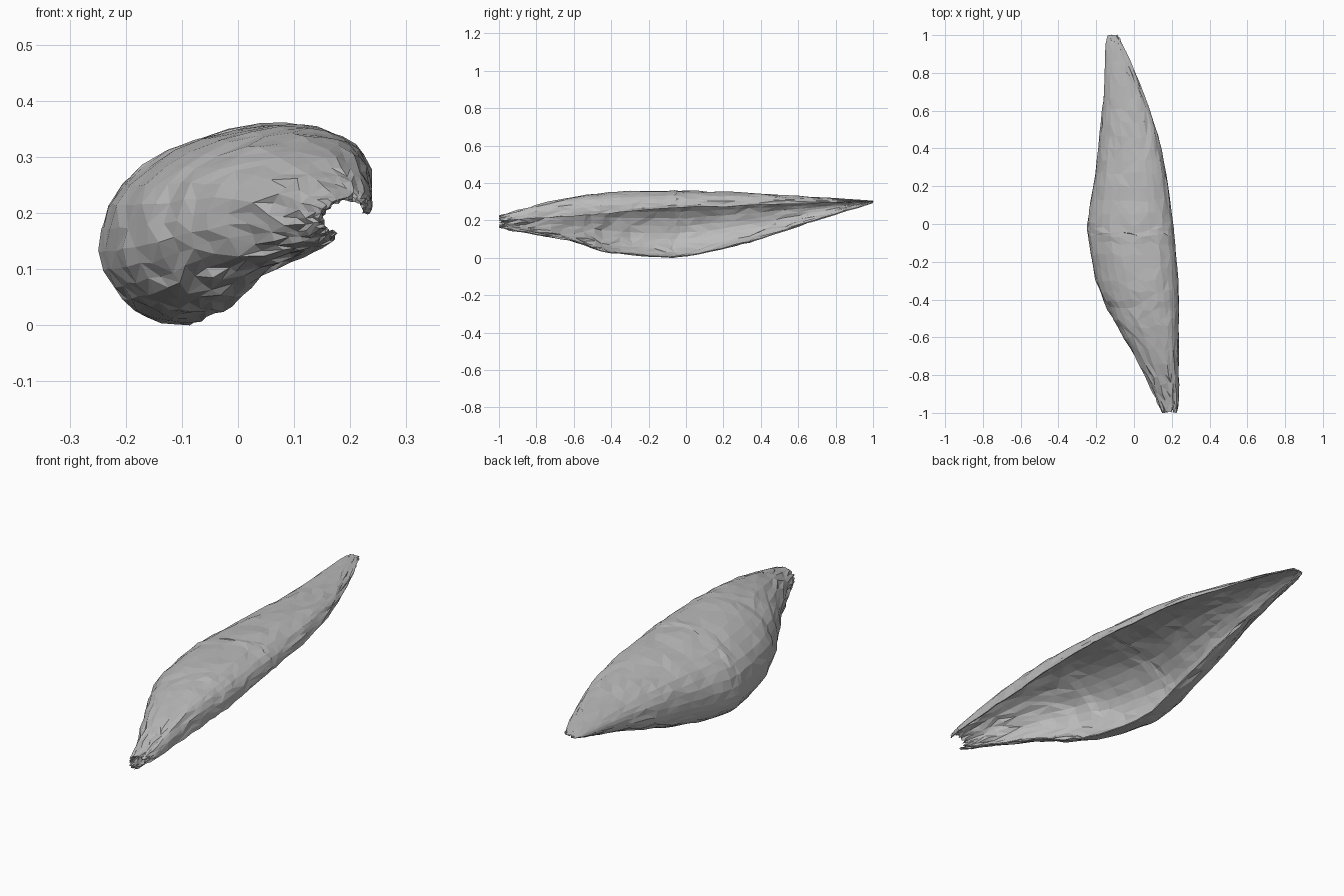
import bpy, bmesh, math, random

if "Cube" in bpy.data.objects:
    bpy.data.objects.remove(bpy.data.objects["Cube"])
random.seed(4)

# Stations along the husk: y, left x, right x, bottom z, top z, height fraction of the upper rim
STATIONS = [
    (-1.00, 0.150, 0.225, 0.165, 0.225, 0.60),
    (-0.93, 0.120, 0.238, 0.142, 0.245, 0.57),
    (-0.80, 0.055, 0.237, 0.122, 0.282, 0.55),
    (-0.60, -0.055, 0.236, 0.085, 0.328, 0.57),
    (-0.45, -0.138, 0.238, 0.036, 0.348, 0.63),
    (-0.30, -0.203, 0.233, 0.014, 0.358, 0.68),
    (-0.10, -0.240, 0.216, 0.002, 0.361, 0.73),
    (0.00, -0.246, 0.205, 0.007, 0.360, 0.75),
    (0.20, -0.218, 0.180, 0.045, 0.355, 0.74),
    (0.40, -0.190, 0.145, 0.102, 0.346, 0.74),
    (0.60, -0.168, 0.085, 0.170, 0.331, 0.74),
    (0.80, -0.156, 0.005, 0.232, 0.319, 0.72),
    (0.95, -0.150, -0.060, 0.278, 0.309, 0.70),
    (1.00, -0.132, -0.092, 0.295, 0.304, 0.60),
]
# C-shaped cross-section in fractions of width and height, lower rim to upper rim
SECTION = [(0.34, 0.0), (0.20, 0.03), (0.08, 0.14), (0.0, 0.36), (0.07, 0.66),
           (0.30, 0.88), (0.62, 0.99), (0.86, 0.96), (0.98, 0.86), (1.0, 0.75)]


def spline(points, t):
    """Catmull-Rom point at t in 0..1 along a list of tuples."""
    n = len(points) - 1
    i = min(int(t * n), n - 1)
    f = t * n - i
    a, b, c, d = (points[max(0, min(n, k))] for k in (i - 1, i, i + 1, i + 2))
    return [0.5 * (2 * q + (r - p) * f + (2 * p - 5 * q + 4 * r - s) * f * f
                   + (3 * q - p - 3 * r + s) * f ** 3) for p, q, r, s in zip(a, b, c, d)]


ROWS, COLS = 39, 24
bm = bmesh.new()
grid = []
for r in range(ROWS + 1):
    y, xl, xr, zb, zt, rim = spline(STATIONS, r / ROWS)
    row = []
    for c in range(COLS + 1):
        t = c / COLS
        u, v = spline(SECTION, t)
        # the upper rim hangs lower toward the front end
        v -= (0.75 - rim) * max(0.0, (t - 0.75) / 0.25) ** 1.5
        # slight fibrous unevenness, ragged front end
        taper = min(1.0, 5 * (zt - zb))
        j = 0.0035 * taper
        dy = random.uniform(-0.014, 0.014) if 0 < r < ROWS else 0.0
        if r == 0 and c % 2:
            dy = random.uniform(0.0, 0.03)
        row.append(bm.verts.new((xl + u * (xr - xl) + random.uniform(-j, j), y + dy,
                                 max(0.0, zb + v * (zt - zb) + random.uniform(-j, j)))))
    grid.append(row)

# Triangulated sheet with alternating diagonals
for r in range(ROWS):
    for c in range(COLS):
        a, b, d, e = grid[r][c], grid[r][c + 1], grid[r + 1][c + 1], grid[r + 1][c]
        if random.random() < 0.5:
            bm.faces.new((a, b, d))
            bm.faces.new((a, d, e))
        else:
            bm.faces.new((a, b, e))
            bm.faces.new((b, d, e))
bmesh.ops.recalc_face_normals(bm, faces=bm.faces)
# make normals face the outside (upward on the roof)
if sum(f.normal.z * f.calc_area() for f in bm.faces) < 0:
    bmesh.ops.reverse_faces(bm, faces=bm.faces)

mesh = bpy.data.meshes.new("husk_shell")
bm.to_mesh(mesh)
bm.free()
husk = bpy.data.objects.new("husk_shell", mesh)
bpy.context.collection.objects.link(husk)

# One plain grey
grey = bpy.data.materials.new("husk grey")
grey.diffuse_color = (0.5, 0.5, 0.5, 1.0)
grey.use_nodes = True
grey.node_tree.nodes["Principled BSDF"].inputs["Base Color"].default_value = grey.diffuse_color
mesh.materials.append(grey)

# Thin wall, grown inward
wall = husk.modifiers.new("thin wall", 'SOLIDIFY')
wall.thickness = 0.005
wall.offset = -1
